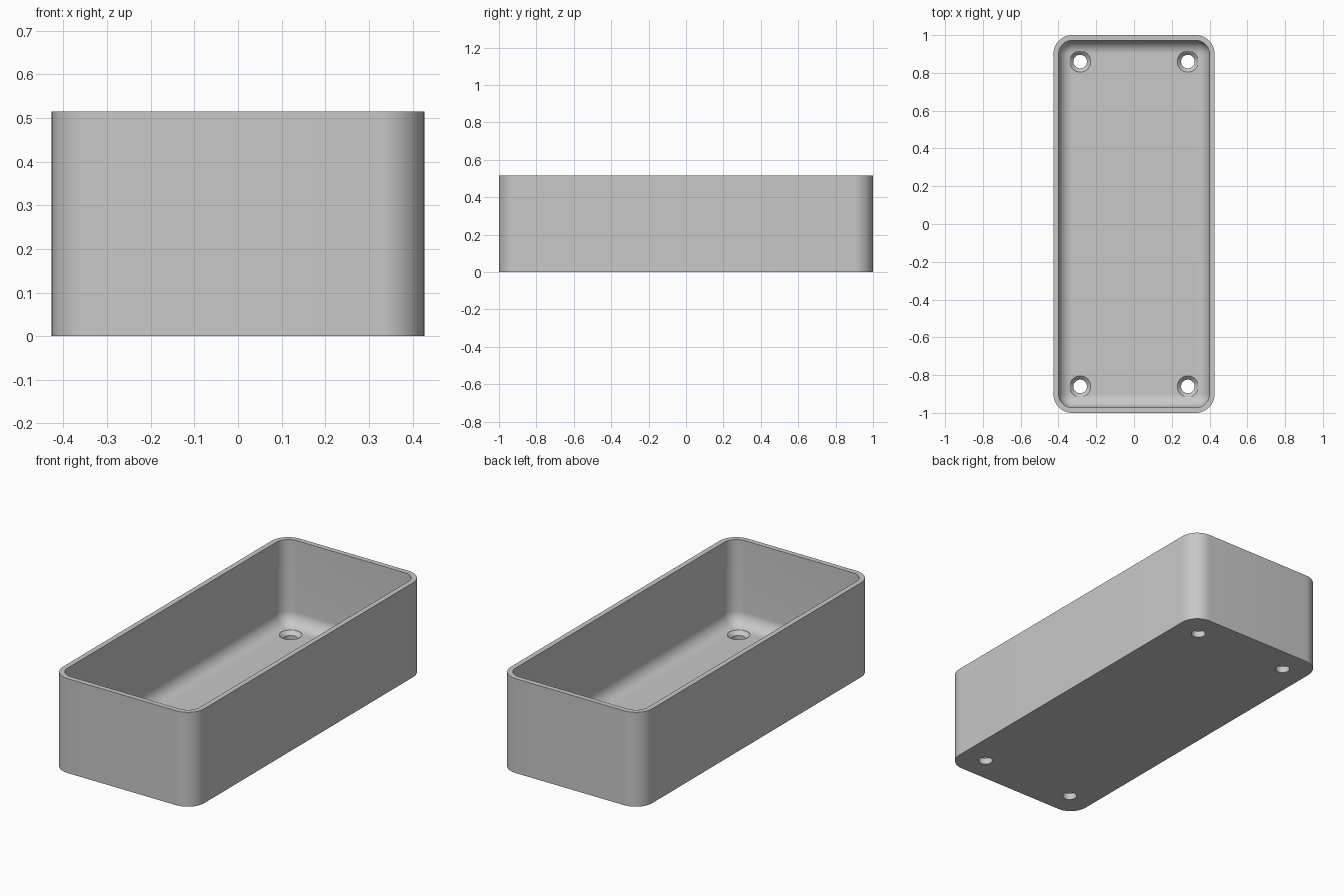
import bpy
import bmesh
from math import sin, cos, pi, radians

if "Cube" in bpy.data.objects:
    bpy.data.objects.remove(bpy.data.objects["Cube"])

HALF_X, HALF_Y, HEIGHT = 0.427, 1.0, 0.515
CORNER, WALL, FLOOR, FILLET = 0.1, 0.028, 0.055, 0.07
HOLE_X, HOLE_Y, HOLE_R, SINK_R = 0.285, 0.86, 0.036, 0.056
ARC, STEPS, SIDES = 12, 10, 48

grey = bpy.data.materials.new("light grey plastic")
grey.use_nodes = True
colour = (0.58, 0.58, 0.58, 1)
grey.diffuse_color = colour
grey.node_tree.nodes["Principled BSDF"].inputs["Base Color"].default_value = colour


def rounded_loop(bm, inset, z):
    """Rounded rectangle, offset inward from the outer wall."""
    r = CORNER - inset
    verts = []
    for q, (sx, sy) in enumerate([(1, 1), (-1, 1), (-1, -1), (1, -1)]):
        for i in range(ARC + 1):
            a = (q + i / ARC) * pi / 2
            verts.append(bm.verts.new((sx * (HALF_X - CORNER) + r * cos(a),
                                       sy * (HALF_Y - CORNER) + r * sin(a), z)))
    return verts


def circle_loop(bm, x, y, r, z):
    return [bm.verts.new((x + r * cos(2 * pi * i / SIDES),
                          y + r * sin(2 * pi * i / SIDES), z)) for i in range(SIDES)]


def loft(bm, loops):
    """Skin consecutive loops and cap both ends."""
    for a, b in zip(loops, loops[1:]):
        for i in range(len(a)):
            j = (i + 1) % len(a)
            bm.faces.new((a[i], a[j], b[j], b[i]))
    bm.faces.new(loops[0][::-1])
    bm.faces.new(loops[-1])


def make_object(name, bm):
    bmesh.ops.recalc_face_normals(bm, faces=bm.faces)
    mesh = bpy.data.meshes.new(name)
    bm.to_mesh(mesh)
    bm.free()
    mesh.materials.append(grey)
    obj = bpy.data.objects.new(name, mesh)
    bpy.context.collection.objects.link(obj)
    return obj


# Open tray: outer wall, rim, inner wall, rounded floor edge
bm = bmesh.new()
profile = [(0, 0), (0, HEIGHT), (WALL, HEIGHT)]
for i in range(STEPS + 1):
    t = i / STEPS * pi / 2
    profile.append((WALL + FILLET * (1 - cos(t)), FLOOR + FILLET * (1 - sin(t))))
loft(bm, [rounded_loop(bm, inset, z) for inset, z in profile])
tray = make_object("open_tray", bm)

# Countersunk screw holes in the four floor corners
bm = bmesh.new()
sink_z = FLOOR - (SINK_R - HOLE_R)
for sx in (-1, 1):
    for sy in (-1, 1):
        loft(bm, [circle_loop(bm, sx * HOLE_X, sy * HOLE_Y, r, z) for r, z in
                  ((HOLE_R, -0.05), (HOLE_R, sink_z), (SINK_R, FLOOR), (SINK_R, 0.2))])
cutter = make_object("screw_hole_cutter", bm)
cutter.hide_render = True

cut = tray.modifiers.new("screw_holes", "BOOLEAN")
cut.operation = "DIFFERENCE"
cut.solver = "EXACT"
cut.object = cutter
bpy.context.view_layer.objects.active = tray
bpy.ops.object.select_all(action="DESELECT")
tray.select_set(True)
bpy.ops.object.modifier_apply(modifier=cut.name)
bpy.data.objects.remove(cutter)

bpy.ops.object.shade_smooth_by_angle(angle=radians(30))
